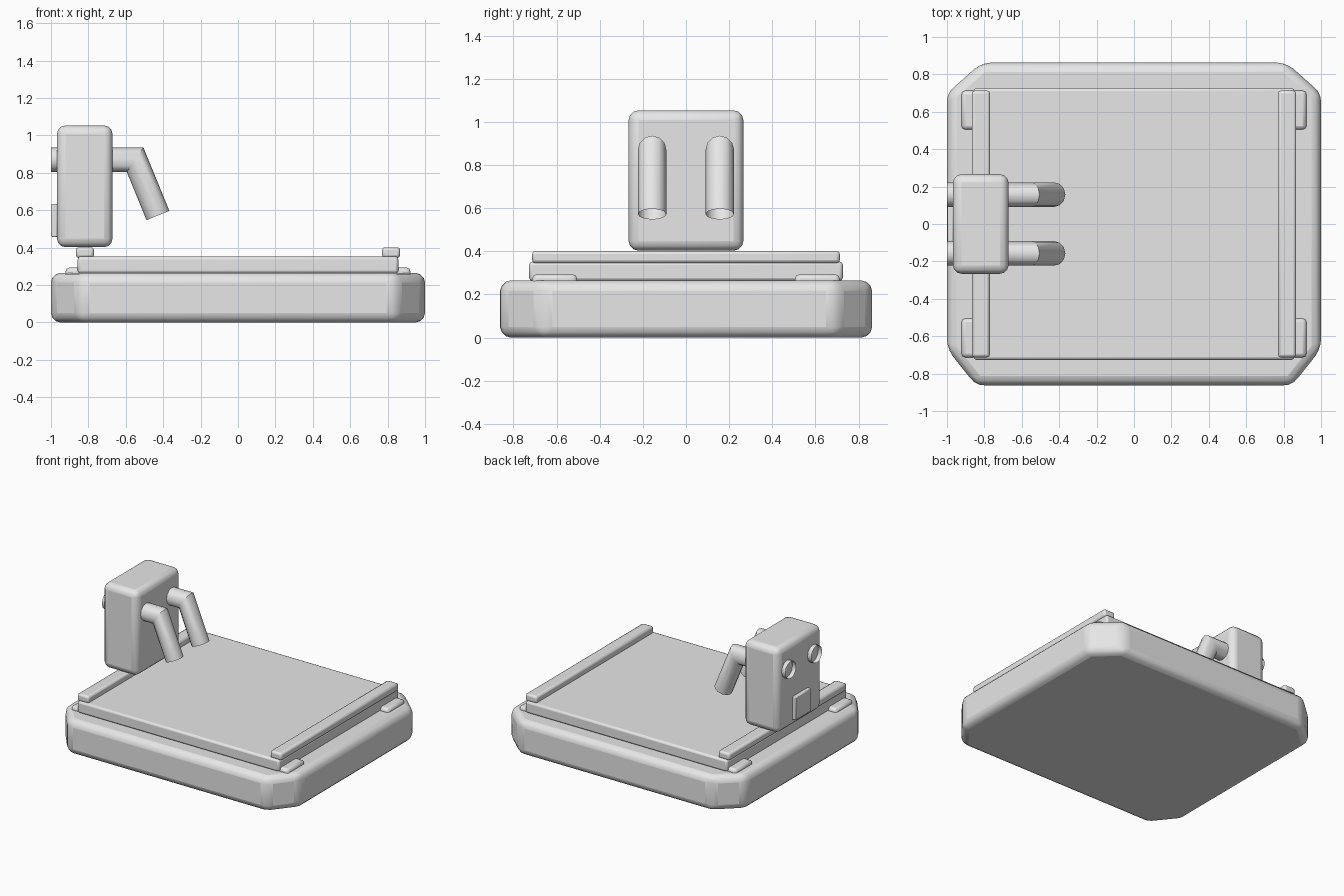
import bpy, bmesh, math
from mathutils import Vector

if "Cube" in bpy.data.objects:
    bpy.data.objects.remove(bpy.data.objects["Cube"])

grey = bpy.data.materials.new("plain_grey")
grey.use_nodes = True
COLOUR = (0.8, 0.8, 0.8, 1)
grey.diffuse_color = COLOUR
for node in grey.node_tree.nodes:
    if node.type == 'BSDF_PRINCIPLED':
        node.inputs["Base Color"].default_value = COLOUR


def finish(name, bm, bevel=0, segments=3):
    """Turn a bmesh into a softly bevelled, angle-smoothed object."""
    bmesh.ops.recalc_face_normals(bm, faces=bm.faces)
    mesh = bpy.data.meshes.new(name)
    bm.to_mesh(mesh)
    bm.free()
    obj = bpy.data.objects.new(name, mesh)
    bpy.context.collection.objects.link(obj)
    mesh.materials.append(grey)
    if bevel:
        mod = obj.modifiers.new("Bevel", 'BEVEL')
        mod.width, mod.segments = bevel, segments
        mod.limit_method = 'ANGLE'
    bpy.ops.object.select_all(action='DESELECT')
    obj.select_set(True)
    bpy.context.view_layer.objects.active = obj
    bpy.ops.object.shade_smooth_by_angle(angle=math.radians(35))
    return obj


def prism(name, outline, z0, z1, bevel, segments=3):
    bm = bmesh.new()
    face = bm.faces.new([bm.verts.new((x, y, z0)) for x, y in outline])
    top = bmesh.ops.extrude_face_region(bm, geom=[face])["geom"]
    bmesh.ops.translate(bm, vec=(0, 0, z1 - z0),
                        verts=[v for v in top if isinstance(v, bmesh.types.BMVert)])
    return finish(name, bm, bevel, segments)


def box(name, x, y, z, bevel, segments=2):
    outline = [(x[0], y[0]), (x[1], y[0]), (x[1], y[1]), (x[0], y[1])]
    return prism(name, outline, z[0], z[1], bevel, segments)


def bent_tube(name, y, start, bend, end, radius, sides=12):
    """Open tube in an xz plane: level first, then sloping, with a mitred bend."""
    up = Vector((0, 0, 1))
    slope = (end - bend).normalized()
    normal = Vector((-slope.z, 0, slope.x))
    mitre = (up + normal) / (1 + up.dot(normal))
    bm = bmesh.new()
    rings = []
    for centre, axis in ((start, up), (bend, mitre), (end, normal)):
        ring = []
        for i in range(sides):
            a = math.tau * i / sides
            offset = axis * math.cos(a) + Vector((0, math.sin(a), 0))
            ring.append(bm.verts.new(centre + Vector((0, y, 0)) + offset * radius))
        rings.append(ring)
    for a, b in zip(rings, rings[1:]):
        for i in range(sides):
            j = (i + 1) % sides
            bm.faces.new((a[i], a[j], b[j], b[i]))
    return finish(name, bm)


# Base slab with cut corners
W, D = 1.0, 0.863
base = [(-W, -D + .195), (-W + .155, -D), (W - .155, -D), (W, -D + .195),
        (W, D - .165), (W - .185, D), (-W + .185, D), (-W, D - .165)]
prism("base", base, 0, 0.265, 0.05)

# Raised bed
box("bed", (-.857, .857), (-.727, .727), (.262, .352), .015)

# Side rails and corner clips, mirrored in x and y
for side, sx in (("right", -1), ("left", 1)):
    box(side + "_rail", sorted((sx * .77, sx * .867)), (-.713, .713), (.345, .402), .015)
    for end, sy in (("front", -1), ("back", 1)):
        box(end + "_" + side + "_clip", sorted((sx * .73, sx * .922)),
            sorted((sy * .505, sy * .713)), (.2, .293), .02)

# Upright housing with a small cover plate on its outer side
box("housing", (-.968, -.671), (-.266, .266), (.403, 1.053), .045, 3)
box("cover_plate", (-.998, -.966), (-.095, .095), (.457, .634), .006)

# Pair of bent spouts passing through the housing
for side, y in (("front", -.157), ("back", .157)):
    bent_tube(side + "_spout", y, Vector((-1, 0, .87)), Vector((-.55, 0, .87)),
              Vector((-.428, 0, .572)), .066)
